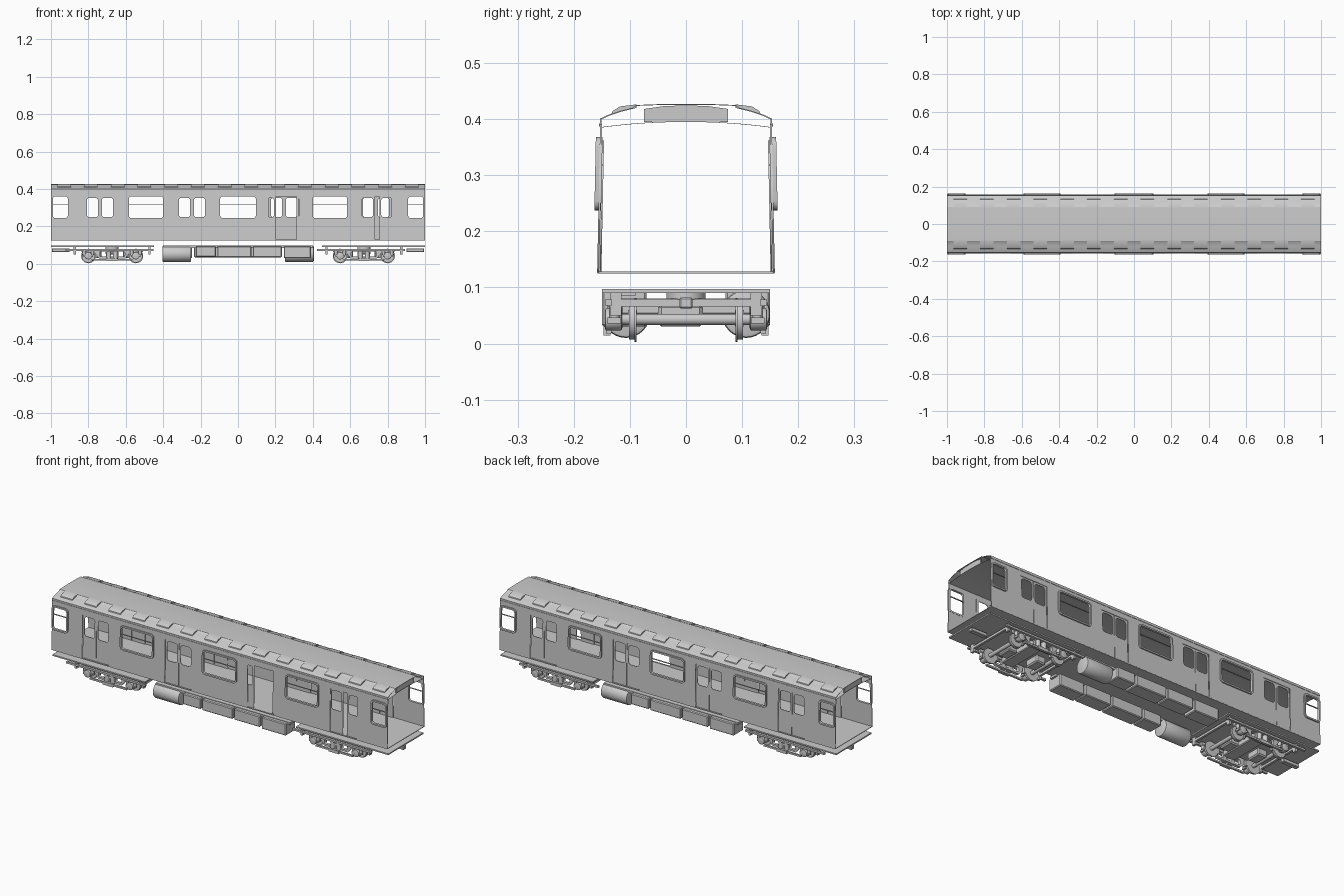
import bpy, bmesh, math
from mathutils import Vector, Matrix

if "Cube" in bpy.data.objects:
    bpy.data.objects.remove(bpy.data.objects["Cube"])


def finish(name, bm, smooth=False):
    bmesh.ops.recalc_face_normals(bm, faces=bm.faces)
    me = bpy.data.meshes.new(name)
    bm.to_mesh(me)
    bm.free()
    ob = bpy.data.objects.new(name, me)
    bpy.context.collection.objects.link(ob)
    if smooth:
        bpy.context.view_layer.objects.active = ob
        ob.select_set(True)
        bpy.ops.object.shade_smooth_by_angle(angle=math.radians(35))
        ob.select_set(False)
    return ob


def box(name, x0, x1, y0, y1, z0, z1, bevel=0):
    bm = bmesh.new()
    bmesh.ops.create_cube(bm, size=1)
    for v in bm.verts:
        v.co = Vector(((x0 + x1) / 2 + v.co.x * (x1 - x0),
                       (y0 + y1) / 2 + v.co.y * (y1 - y0),
                       (z0 + z1) / 2 + v.co.z * (z1 - z0)))
    if bevel:
        bmesh.ops.bevel(bm, geom=bm.edges[:], offset=bevel, segments=1, affect='EDGES')
    return finish(name, bm)


def cyl(name, centre, r, length, axis='Y', n=24, bevel=0):
    bm = bmesh.new()
    bmesh.ops.create_cone(bm, cap_ends=True, segments=n, radius1=r, radius2=r, depth=length)
    if bevel:
        rims = [e for e in bm.edges if abs(e.verts[0].co.z - e.verts[1].co.z) < 1e-6]
        bmesh.ops.bevel(bm, geom=rims, offset=bevel, segments=2, profile=0.5, affect='EDGES')
    rot = {'X': Matrix.Rotation(math.pi / 2, 4, 'Y'),
           'Y': Matrix.Rotation(math.pi / 2, 4, 'X'), 'Z': Matrix()}[axis]
    bm.transform(Matrix.Translation(centre) @ rot)
    return finish(name, bm, True)


def prism(name, pts, x0, x1):
    """Closed (y, z) section swept along x."""
    bm = bmesh.new()
    f = bm.faces.new([bm.verts.new((x0, y, z)) for y, z in pts])
    new = bmesh.ops.extrude_face_region(bm, geom=[f])['geom']
    bmesh.ops.translate(bm, verts=[g for g in new if isinstance(g, bmesh.types.BMVert)],
                        vec=(x1 - x0, 0, 0))
    return finish(name, bm, True)


def rrect(x0, x1, z0, z1, r=0.012, n=4):
    pts = []
    for cx, cz, a in ((x1 - r, z1 - r, 0), (x0 + r, z1 - r, 90), (x0 + r, z0 + r, 180), (x1 - r, z0 + r, 270)):
        for i in range(n + 1):
            t = math.radians(a + 90 * i / n)
            pts.append((cx + r * math.cos(t), cz + r * math.sin(t)))
    return pts


def rect(x0, x1, z0, z1):
    return [(x0, z0), (x1, z0), (x1, z1), (x0, z1)]


def plate(name, loops, side, y, half, lean=0.02):
    """Upright sheet in x-z with holes, placed at side * y and leaning inwards."""
    cu = bpy.data.curves.new(name, 'CURVE')
    cu.dimensions, cu.fill_mode, cu.extrude = '2D', 'BOTH', half
    for pts in loops:
        sp = cu.splines.new('POLY')
        sp.points.add(len(pts) - 1)
        for p, (a, b) in zip(sp.points, pts):
            p.co = (a, b, 0, 1)
        sp.use_cyclic_u = True
    tmp = bpy.data.objects.new("tmp", cu)
    bpy.context.collection.objects.link(tmp)
    me = bpy.data.meshes.new_from_object(tmp.evaluated_get(bpy.context.evaluated_depsgraph_get()))
    bm = bmesh.new()
    bm.from_mesh(me)
    bpy.data.objects.remove(tmp)
    bpy.data.meshes.remove(me)
    bmesh.ops.remove_doubles(bm, verts=bm.verts, dist=1e-5)
    for v in bm.verts:
        x, z, d = v.co
        v.co = (x, side * (y - (z - 0.127) * lean + d), z)
    return finish(name, bm)


# Side walls with window frames and sliding door leaves
WIN = [(-0.99, -0.91), (-0.583, -0.4), (-0.095, 0.095), (0.4, 0.583), (0.91, 0.99)]
DOORS = [-0.738, -0.246, 0.246, 0.738]
SHIFT = {(-1, 2): (0.043, 0.066), (-1, 3): (0.005, 0.017)}
for s in (-1, 1):
    loops = [rect(-1, 1, 0.127, 0.39)]
    loops += [rrect(a, b, 0.245, 0.36) for a, b in WIN]
    loops += [rect(c - 0.08, c + 0.08, 0.131, 0.36) for c in DOORS]
    plate("side_wall", loops, s, 0.1565, 0.0018)
    for a, b in WIN:
        m = 0.008
        plate("window_frame", [rrect(a - m, b + m, 0.245 - m, 0.36 + m, 0.018), rrect(a, b, 0.245, 0.36)],
              s, 0.1595, 0.006)
        box("window_bar", a, b, s * 0.15 - 0.003, s * 0.15 + 0.003, 0.316, 0.319)
    for i, c in enumerate(DOORS):
        l, r = SHIFT.get((s, i), (0, 0))
        for x0, x1 in ((c - 0.08 - l, c - 0.001 - l), (c + 0.001 + r, c + 0.08 + r)):
            mid = (x0 + x1) / 2
            plate("door_leaf", [rect(x0, x1, 0.128, 0.362), rrect(mid - 0.03, mid + 0.03, 0.25, 0.352)],
                  s, 0.1523, 0.0015)
    box("gutter", -1, 1, s * 0.1525 - 0.0025, s * 0.1525 + 0.0025, 0.387, 0.392)

# Floor and curved ceiling
box("floor", -1, 1, -0.158, 0.158, 0.125, 0.128)
arc = [(y * 0.03, 0.396 - 0.01 * (y / 5) ** 2) for y in range(-5, 6)]
prism("ceiling", arc + [(y, z - 0.001) for y, z in reversed(arc)], -0.998, 0.998)

# Roof shell with raised centre
half = [(0.153, 0.388), (0.153, 0.401), (0.14, 0.407), (0.118, 0.4145), (0.096, 0.420),
        (0.09, 0.425), (0.05, 0.4265)]
outer = half + [(0, 0.427)] + [(-y, z) for y, z in reversed(half)]
inner = [(y * 0.985, z - (0.0015 if z > 0.39 else 0)) for y, z in reversed(outer)]
prism("roof", outer + inner, -1, 1)

# Roof vent hoods along both shoulders
for s in (-1, 1):
    for i in range(14):
        x = -0.93 + i * 1.86 / 13
        prism("vent_hood", [(s * 0.088, 0.4262), (s * 0.118, 0.4225), (s * 0.131, 0.414),
                            (s * 0.133, 0.409), (s * 0.088, 0.420)], x - 0.036, x + 0.036)
    # End header below the roof
    prism("end_header", [(-0.075, 0.395), (0.075, 0.395), (0.075, 0.418), (0.04, 0.423),
                         (0, 0.4245), (-0.04, 0.423), (-0.075, 0.418)], s * 0.996, s * 0.99)

# Underfloor equipment, the two rows are turned half way round
for s in (-1, 1):
    def span(a, b):
        return sorted((-s * a, -s * b))
    x0, x1 = span(-0.405, -0.25)
    cyl("air_tank", ((x0 + x1) / 2, s * 0.107, 0.053), 0.043, x1 - x0, 'X', 32, 0.006)
    for a, b, z in ((-0.225, -0.118, 0.037), (-0.11, 0.072, 0.035), (0.08, 0.235, 0.035), (0.245, 0.39, 0.03)):
        x0, x1 = span(a, b)
        y0, y1 = sorted((s * 0.07, s * 0.15))
        box("equipment_box", x0, x1, y0, y1, z, 0.094, 0.004)
    y0, y1 = sorted((s * 0.09, s * 0.13))
    box("equipment_rail", -0.4, 0.4, y0, y1, 0.085, 0.097)

# Bogies
for e in (-1, 1):
    c = e * 0.673
    x0, x1 = sorted((e * 0.45, e))
    box("end_plate", x0, x1, -0.15, 0.15, 0.09, 0.097)
    box("bolster", c - 0.035, c + 0.035, -0.12, 0.12, 0.05, 0.08, 0.004)
    cyl("pivot", (c, 0, 0.08), 0.035, 0.03, 'Z')
    x0, x1 = sorted((e * 0.9, e * 0.995))
    box("coupler", x0, x1, -0.012, 0.012, 0.062, 0.082, 0.003)
    for k in (-1, 1):
        wx = c + k * 0.127
        cyl("axle", (wx, 0, 0.043), 0.01, 0.25, n=16)
        box("motor", *sorted((wx - k * 0.015, wx - k * 0.07)), -0.05, 0.03, 0.03, 0.07, 0.006)
        box("transom", c + k * 0.2 - 0.006, c + k * 0.2 + 0.006, -0.14, 0.14, 0.066, 0.078)
        for s in (-1, 1):
            cyl("wheel", (wx, s * 0.095, 0.042), 0.035, 0.014, n=28)
            cyl("wheel_flange", (wx, s * 0.09, 0.042), 0.039, 0.004, n=28)
            cyl("journal_box", (wx, s * 0.129, 0.043), 0.02, 0.03, n=12, bevel=0.003)
            box("spring_seat", wx - 0.026, wx + 0.026, s * 0.128 - 0.012, s * 0.128 + 0.012, 0.036, 0.046)
            for d in (-0.022, 0.022):
                cyl("axle_spring", (wx + d, s * 0.127, 0.057), 0.009, 0.022, 'Z', 12)
            cyl("bolster_spring", (c + k * 0.018, s * 0.127, 0.047), 0.013, 0.04, 'Z', 12)
            box("brake_shoe", *sorted((wx - k * 0.037, wx - k * 0.046)), s * 0.095 - 0.008, s * 0.095 + 0.008, 0.03, 0.06)
    for s in (-1, 1):
        out = [(-0.165, 0.064), (-0.095, 0.06), (-0.07, 0.028), (0.07, 0.028), (0.095, 0.06), (0.165, 0.064),
               (0.165, 0.078), (-0.165, 0.078)]
        holes = [rrect(a, a + 0.035, 0.038, 0.066, 0.008) for a in (-0.068, -0.0175, 0.033)]
        loops = [[(c + x, z) for x, z in out]] + [[(c + x, z) for x, z in h] for h in holes]
        plate("side_frame", loops, s, 0.121, 0.008, 0)
        box("frame_rail", c - 0.25, c + 0.22, s * 0.138 - 0.006, s * 0.138 + 0.006, 0.068, 0.078)
        box("shoe_beam", c - 0.11, c + 0.11, s * 0.138 - 0.005, s * 0.138 + 0.005, 0.018, 0.027)
        box("contact_shoe", c - 0.03, c + 0.03, s * 0.141 - 0.006, s * 0.141 + 0.006, 0.014, 0.03)
        for k in (-1, 1):
            box("hanger", c + k * 0.2 - 0.006, c + k * 0.2 + 0.006, s * 0.125 - 0.01, s * 0.125 + 0.01, 0.05, 0.092)
